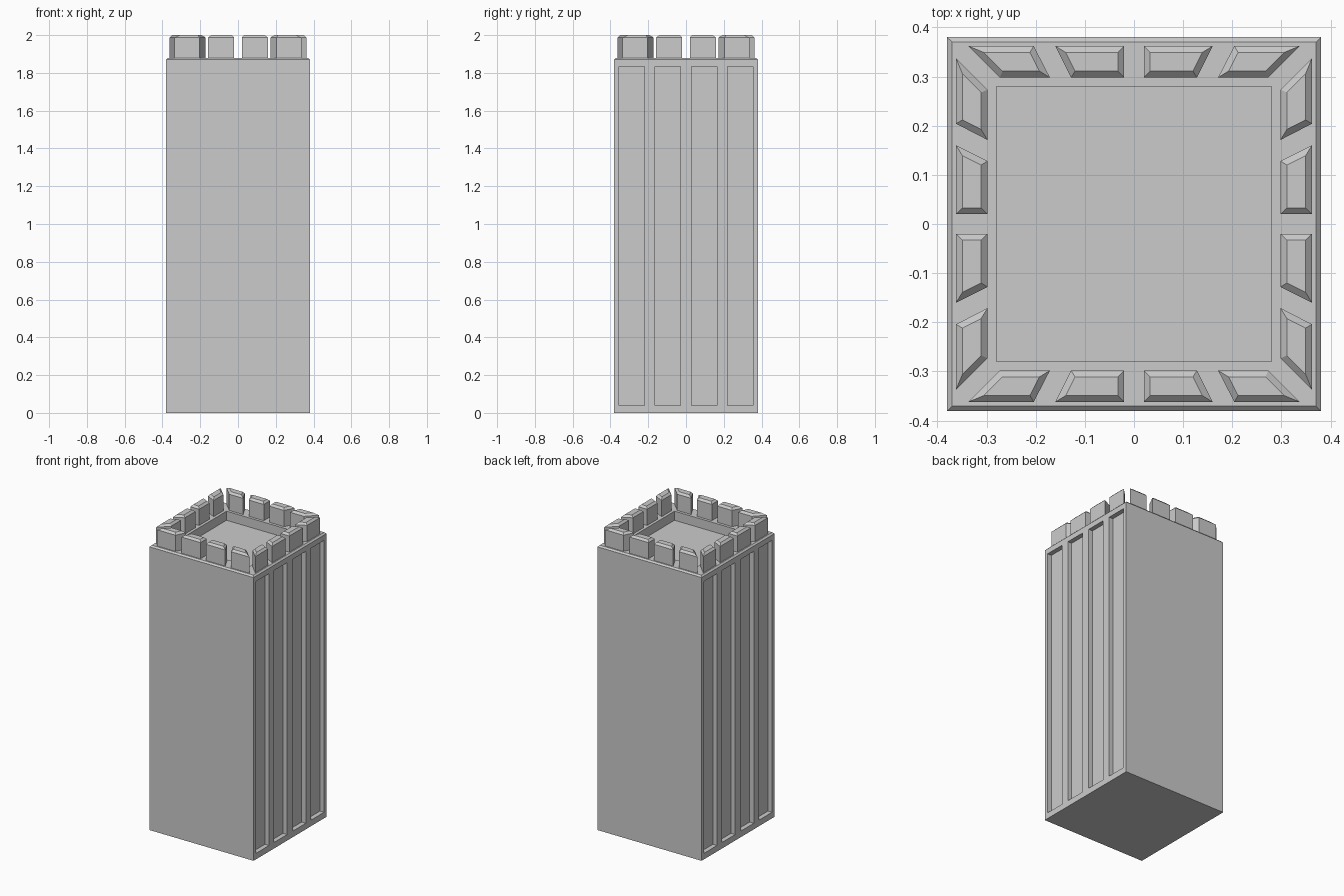
import bpy, bmesh
from math import pi
from mathutils import Matrix

if "Cube" in bpy.data.objects:
    bpy.data.objects.remove(bpy.data.objects["Cube"])

HALF, TOP, RIM = 0.38, 1.88, 0.01
GROOVES = [(-0.355, -0.22), (-0.165, -0.03), (0.03, 0.165), (0.22, 0.355)]
Z_LOW, Z_HIGH, DEPTH = 0.04, 1.835, 0.03


def finish(bm, name):
    bmesh.ops.recalc_face_normals(bm, faces=bm.faces)
    mesh = bpy.data.meshes.new(name)
    bm.to_mesh(mesh)
    bm.free()
    obj = bpy.data.objects.new(name, mesh)
    bpy.context.collection.objects.link(obj)
    return obj


def push(bm, face, offset):
    new = bmesh.ops.extrude_discrete_faces(bm, faces=[face])["faces"][0]
    bmesh.ops.translate(bm, verts=new.verts, vec=offset)


def side_faces(bm):
    return [f for f in bm.faces if abs(f.calc_center_median().x) > HALF - 0.001]


# Tower body with a chamfered upper edge
bm = bmesh.new()
bmesh.ops.create_cube(bm, size=1, matrix=Matrix.Translation((0, 0, TOP / 2))
                      @ Matrix.Diagonal((2 * HALF, 2 * HALF, TOP, 1)))
rim = [e for e in bm.edges if all(v.co.z > TOP - 0.001 for v in e.verts)]
bmesh.ops.bevel(bm, geom=rim, offset=RIM, segments=1, affect='EDGES', profile=0.5)

# Sunken roof floor
bm.faces.ensure_lookup_table()
roof = max(bm.faces, key=lambda f: f.calc_center_median().z)
bmesh.ops.inset_individual(bm, faces=[roof], thickness=0.09, use_even_offset=True)
roof = min((f for f in bm.faces if f.calc_center_median().z > TOP - 0.001),
           key=lambda f: f.calc_center_median().xy.length)
push(bm, roof, (0, 0, -0.06))

# Tall recessed panels on the left and right sides
cuts = [((0, y, 0), (0, 1, 0)) for pair in GROOVES for y in pair]
cuts += [((0, 0, z), (0, 0, 1)) for z in (Z_LOW, Z_HIGH)]
for co, no in cuts:
    faces = side_faces(bm)
    edges = {e for f in faces for e in f.edges}
    verts = {v for f in faces for v in f.verts}
    bmesh.ops.bisect_plane(bm, geom=faces + list(edges) + list(verts),
                           plane_co=co, plane_no=no, dist=1e-5)
for f in side_faces(bm):
    c = f.calc_center_median()
    if Z_LOW < c.z < Z_HIGH and any(a < c.y < b for a, b in GROOVES):
        push(bm, f, (-DEPTH if c.x > 0 else DEPTH, 0, 0))
finish(bm, "tower_body")

# Battlements: wedge-shaped blocks, mirrored and repeated on four sides
IN, OUT, BASE, PEAK = 0.298, 0.362, TOP, 2.0
PLANS = {
    "middle_merlon": [(0.02, IN), (0.128, IN), (0.16, OUT), (0.02, OUT)],
    "corner_merlon": [(0.171, IN), (0.273, IN), (0.337, OUT), (0.204, OUT)],
}
for name, plan in PLANS.items():
    for side in range(4):
        for mirror in (1, -1):
            bm = bmesh.new()
            low = [bm.verts.new((mirror * x, y, BASE - 0.002)) for x, y in plan]
            high = [bm.verts.new((mirror * x, y, PEAK)) for x, y in plan]
            bm.faces.new(low)
            cap = bm.faces.new(high)
            for i in range(4):
                j = (i + 1) % 4
                bm.faces.new((low[i], low[j], high[j], high[i]))
            bmesh.ops.recalc_face_normals(bm, faces=bm.faces)
            bmesh.ops.bevel(bm, geom=list(cap.edges), offset=0.013, segments=1,
                            affect='EDGES', profile=0.5)
            bm.transform(Matrix.Rotation(side * pi / 2, 4, 'Z'))
            finish(bm, name)
